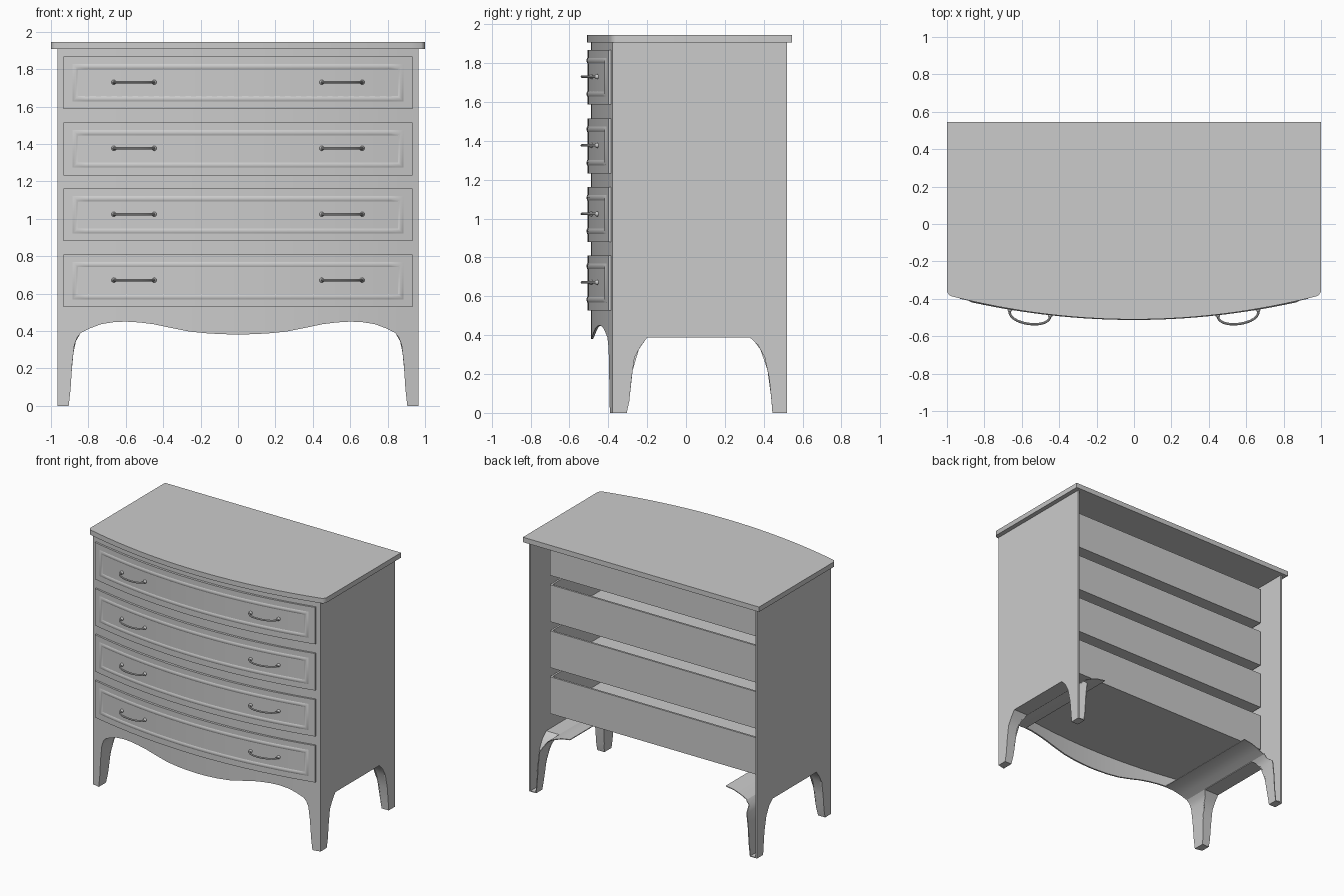
import bpy, bmesh, math
from mathutils import Vector

cube = bpy.data.objects.get("Cube")
if cube:
    bpy.data.objects.remove(cube)

grey = bpy.data.materials.new("plain grey")
grey.use_nodes = True
grey.diffuse_color = (0.6, 0.6, 0.6, 1)
grey.node_tree.nodes["Principled BSDF"].inputs["Base Color"].default_value = (0.6, 0.6, 0.6, 1)


def finish(bm, name, smooth=True):
    bmesh.ops.recalc_face_normals(bm, faces=bm.faces)
    mesh = bpy.data.meshes.new(name)
    bm.to_mesh(mesh)
    bm.free()
    mesh.materials.append(grey)
    ob = bpy.data.objects.new(name, mesh)
    bpy.context.collection.objects.link(ob)
    if smooth:
        bpy.ops.object.select_all(action='DESELECT')
        ob.select_set(True)
        bpy.context.view_layer.objects.active = ob
        bpy.ops.object.shade_smooth_by_angle(angle=math.radians(35))
    return ob


def loft(name, rings, closed=False, smooth=True):
    """Skin a list of rings; cap the ends or close the loop."""
    bm = bmesh.new()
    rows = [[bm.verts.new(p) for p in ring] for ring in rings]
    pairs = list(zip(rows, rows[1:])) + ([(rows[-1], rows[0])] if closed else [])
    for a, b in pairs:
        for i in range(len(a)):
            j = (i + 1) % len(a)
            bm.faces.new((a[i], a[j], b[j], b[i]))
    if not closed:
        bm.faces.new(rows[0])
        bm.faces.new(rows[-1])
    return finish(bm, name, smooth)


def box(name, x0, x1, y0, y1, z0, z1):
    ring = lambda z: [(x0, y0, z), (x1, y0, z), (x1, y1, z), (x0, y1, z)]
    return loft(name, [ring(z0), ring(z1)], smooth=False)


def bow(x, centre, bend=0.12):
    return centre + bend * x * x


def spread(half, n=32):
    return [half * (2 * i / n - 1) for i in range(n + 1)]


def bowed(name, xs, front, back, low, high):
    """Solid whose front and back follow functions of x."""
    return loft(name, [[(x, front(x), low(x)), (x, front(x), high(x)),
                        (x, back(x), high(x)), (x, back(x), low(x))] for x in xs])


def at_height(points, z):
    """First coordinate of a rising (value, z) profile at height z."""
    for (a, za), (b, zb) in zip(points, points[1:]):
        if z <= zb:
            return a + (b - a) * (z - za) / (zb - za)
    return points[-1][0]


# Top slab with small rounded front corners
ease = lambda x: 0.02 * max(0, (abs(x) - 0.98) / 0.02) ** 2
slab_x = [-1, -0.995, -0.988] + spread(0.98) + [0.988, 0.995, 1]
bowed("top_slab", slab_x, lambda x: bow(x, -0.51, 0.13) + ease(x),
      lambda x: 0.545, lambda x: 1.907, lambda x: 1.945)

# Front frame: shaped apron flowing into the front legs
leg = [(0.905, 0), (0.895, 0.09), (0.887, 0.22), (0.875, 0.325), (0.86, 0.365),
       (0.84, 0.39), (0.79, 0.415), (0.73, 0.437), (0.66, 0.448)]
apron = [(0.6, 0.45), (0.53, 0.446), (0.45, 0.436), (0.36, 0.417),
         (0.26, 0.397), (0.16, 0.387), (0.08, 0.383)]
half = [(0.965, 0)] + leg + apron
edge = dict([(-x, z) for x, z in half] + [(0, 0.381)] + half)
bowed("front_frame", sorted(edge), lambda x: bow(x, -0.49), lambda x: bow(x, -0.478),
      lambda x: edge[x], lambda x: 1.907)

# Side arch: inner curves of front and back feet, from the floor up
front_curve = [(-0.305, 0), (-0.292, 0.06), (-0.28, 0.18), (-0.265, 0.285), (-0.235, 0.34), (-0.2, 0.387)]
back_curve = [(0.445, 0), (0.44, 0.06), (0.428, 0.18), (0.405, 0.285), (0.37, 0.35), (0.33, 0.387)]
arch = front_curve + back_curve[::-1]

for s, side in ((1, "left"), (-1, "right")):
    # Side panel with its legs
    outline = [(0.52, 0), (0.52, 1.907), (-0.366, 1.907), (-0.366, 0)] + arch
    loft(side + "_side_panel",
         [[(s * x, y, z) for y, z in outline] for x in (0.953, 0.965)], smooth=False)

    # Lining of the side arch
    rings = []
    for y, z in arch:
        dy = 0.006 * (1 if y > 0.34 else -1 if y < -0.21 else 0)
        dz = 0.006 if z > 0.38 else 0
        inner = s * at_height(leg, z)
        rings.append([(s * 0.96, y, z), (inner, y, z),
                      (inner, y + dy, z + dz), (s * 0.96, y + dy, z + dz)])
    loft(side + "_arch_lining", rings)

    # Inner faces of the legs, swept front to back along the apron profile
    def lining(part, points, y0, y1):
        rings = []
        for x, z in points:
            out, up = (0.006, 0) if z < 0.38 else (0, 0.006)
            a, b = y0(x, z), y1(x, z)
            rings.append([(s * x, a, z), (s * x, b, z),
                          (s * (x + out), b, z + up), (s * (x + out), a, z + up)])
        loft(side + part, rings)

    frame_back = lambda x, z: bow(x, -0.482)
    lining("_front_leg_lining", leg[:6], frame_back, lambda x, z: at_height(front_curve, z))
    lining("_back_leg_lining", leg[:6], lambda x, z: at_height(back_curve, z),
           lambda x, z: 0.52 if z < 0.33 else 0.47)
    lining("_rail_lining", leg[5:], frame_back, lambda x, z: 0.46)

    # Foot soles
    xs = sorted((s * 0.905, s * 0.96))
    box(side + "_front_foot", *xs, -0.375, -0.305, 0, 0.006)
    box(side + "_back_foot", *xs, 0.445, 0.52, 0, 0.006)


def face_y(x):
    return bow(x, -0.508, 0.125)


def bead(name, z0, z1):
    """Soft raised moulding around the drawer front, swept along the bow."""
    w, steps = 0.87, 32
    path = [(x, z0, 0, -1) for x in spread(w, steps)] + [(x, z1, 0, 1) for x in spread(w, steps)[::-1]]
    last = len(path) - 1
    corner = {0: (-1, -1), steps: (1, -1), steps + 1: (1, 1), last: (-1, 1)}
    section = [(-0.018, -0.002), (-0.01, 0.002), (0, 0.005), (0.01, 0.002), (0.018, -0.002)]
    rings = []
    for i, (x, z, dx, dz) in enumerate(path):
        dx, dz = corner.get(i, (dx, dz))
        rings.append([(x + dx * a, face_y(x + dx * a) - h, z + dz * a) for a, h in section])
    loft(name, rings, closed=True)


def handle(name, cx, z):
    """Bow pull: a bent rod between two small knobs."""
    slope = 2 * 0.125 * cx
    along = Vector((1, slope, 0)).normalized()
    out = Vector((slope, -1, 0)).normalized()
    base = Vector((cx, face_y(cx), z))
    up = Vector((0, 0, 1))

    def tube(part, spine, radii, sides=8):
        rings = []
        for i, p in enumerate(spine):
            t = (spine[min(i + 1, len(spine) - 1)] - spine[max(i - 1, 0)]).normalized()
            n = t.cross(up)
            rings.append([p + radii[i] * (math.cos(a) * n + math.sin(a) * up)
                          for a in (2 * math.pi * k / sides for k in range(sides))])
        loft(part, rings)

    arc = []
    for k in range(17):
        a = math.pi * k / 16
        arc.append(base - along * 0.11 * math.cos(a) + out * (0.004 + 0.061 * math.sin(a) ** 0.8))
    tube(name + "_rod", arc, [0.0065] * 17)
    for e, end in ((-1, "a"), (1, "b")):
        foot = base + along * 0.109 * e
        tube(name + "_knob_" + end, [foot + out * d for d in (-0.005, 0.006, 0.012, 0.015)],
             [0.012, 0.013, 0.01, 0.005], 12)


# Four drawers, bottom to top
for n, (z0, z1) in enumerate([(0.528, 0.81), (0.88, 1.162), (1.232, 1.515), (1.586, 1.868)], 1):
    name = "drawer_%d" % n
    bowed(name + "_front", spread(0.932), face_y, lambda x: bow(x, -0.482),
          lambda x: z0, lambda x: z1)
    bead(name + "_bead", z0 + 0.055, z1 - 0.055)
    bowed(name + "_bottom", spread(0.93), lambda x: bow(x, -0.475), lambda x: 0.32,
          lambda x: z0, lambda x: z0 + 0.015)
    box(name + "_back", -0.93, 0.93, 0.305, 0.32, z0, z1)
    for s, side in ((1, "left"), (-1, "right")):
        box("%s_%s_wall" % (name, side), *sorted((s * 0.915, s * 0.93)), -0.375, 0.32, z0, z1)
        handle("%s_%s_handle" % (name, side), s * 0.555, (z0 + z1) / 2 + 0.003)
